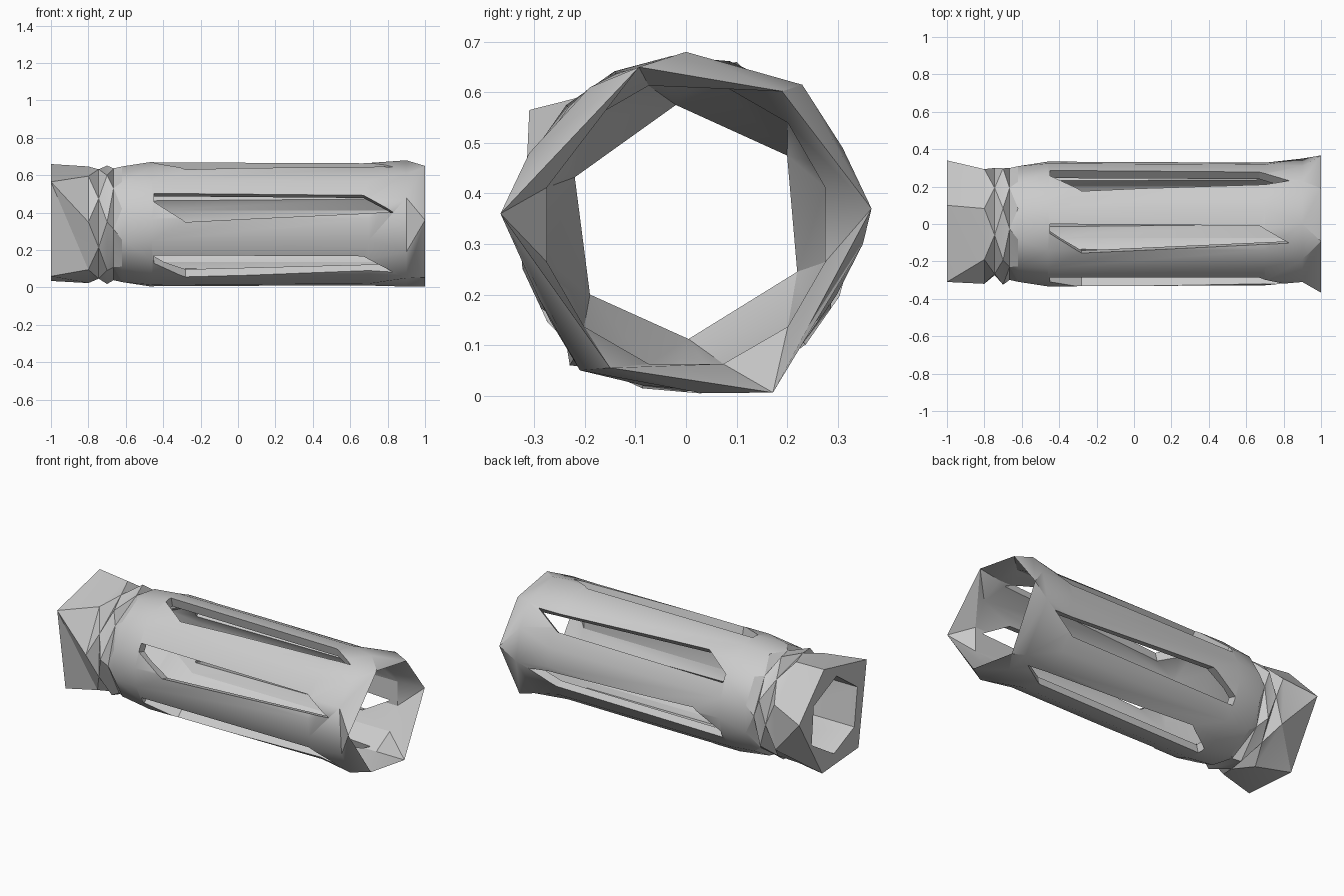
import bpy, bmesh, math
from mathutils import Matrix, Vector

if "Cube" in bpy.data.objects:
    bpy.data.objects.remove(bpy.data.objects["Cube"])

CZ = 0.338  # height of the tube axis


def ring(r, n, start=0):
    """Regular polygon in the y-z plane."""
    return [(r * math.cos(math.radians(start + 360 * i / n)),
             CZ + r * math.sin(math.radians(start + 360 * i / n))) for i in range(n)]


def add_loop(bm, x, pts):
    pts = sorted(pts, key=lambda p: math.atan2(p[1] - CZ, p[0]) % math.tau)
    return [bm.verts.new((x, y, z)) for y, z in pts]


def ang(loop, i):
    v = loop[i % len(loop)].co
    return math.atan2(v.z - CZ, v.y) % math.tau + math.tau * (i // len(loop))


def zip_loops(bm, a, b):
    """Join two rings that may have different side counts."""
    i = j = 0
    na, nb = len(a), len(b)
    while i < na or j < nb:
        step_a = j >= nb or (i < na and ang(a, i + 1) <= ang(b, j + 1))
        va, vb = a[i % na], b[j % nb]
        if step_a:
            bm.faces.new((va, a[(i + 1) % na], vb))
            i += 1
        else:
            bm.faces.new((va, b[(j + 1) % nb], vb))
            j += 1


def finish(bm, name):
    bmesh.ops.recalc_face_normals(bm, faces=bm.faces[:])
    me = bpy.data.meshes.new(name)
    bm.to_mesh(me)
    bm.free()
    ob = bpy.data.objects.new(name, me)
    bpy.context.collection.objects.link(ob)
    return ob


# Rough end outlines
rear = [(-.31, .565), (-.23, .06), (.12, .035), (.34, .41), (.1, .66)]
muzzle = [(.367, .37), (.172, .006), (-.15, .055), (-.367, .36), (-.093, .65), (.19, .602)]
flare = [(0, .68), (.23, .615), (.31, .49), (.35, .3), (.17, .035), (.03, .005),
         (-.21, .05), (-.29, .19), (-.31, .48), (-.19, .61)]
bore = [(-.22, .432), (-.02, .575), (.2, .475), (.22, .245), (.005, .112), (-.19, .2)]

# Sections: outside from rear to muzzle, then back through the bore
sections = [
    (-1.0, rear),
    (-.80, ring(.32, 7, 75)),
    (-.745, ring(.30, 7, 50)),
    (-.70, ring(.325, 7, 75)),
    (-.665, ring(.30, 8, 50)),
    (-.62, ring(.32, 12, 15)),
    (-.46, ring(.335, 18, 15)),
    (.70, ring(.329, 18, 15)),
    (.90, flare),
    (1.0, muzzle),
    (.88, ring(.285, 12, 15)),
    (-.45, ring(.285, 12, 15)),
    (-.60, bore),
    (-1.0, bore),
]
bm = bmesh.new()
loops = [add_loop(bm, x, p) for x, p in sections]
for a, b in zip(loops, loops[1:] + loops[:1]):
    zip_loops(bm, a, b)
tube = finish(bm, "slotted_tube")

# Six tapered slots around the body
outline = [(-.45, -.08), (-.45, -.03), (-.28, .08), (.83, .025), (.67, -.07)]
bm = bmesh.new()
for k in range(6):
    rot = Matrix.Translation((0, 0, CZ)) @ Matrix.Rotation(math.radians(44 + 60 * k), 4, 'X')
    low, high = [[bm.verts.new(rot @ Vector((x, r, t))) for x, t in outline] for r in (.2, .5)]
    n = len(low)
    bm.faces.new(low)
    bm.faces.new(high[::-1])
    for i in range(n):
        bm.faces.new((low[i], high[i], high[(i + 1) % n], low[(i + 1) % n]))
cutter = finish(bm, "slot_cutter")
cutter.hide_render = True

mod = tube.modifiers.new("slots", 'BOOLEAN')
mod.operation = 'DIFFERENCE'
mod.solver = 'EXACT'
mod.object = cutter
bpy.context.view_layer.objects.active = tube
tube.select_set(True)
bpy.ops.object.modifier_apply(modifier=mod.name)
bpy.data.objects.remove(cutter)
bpy.ops.object.shade_smooth_by_angle(angle=math.radians(28))
